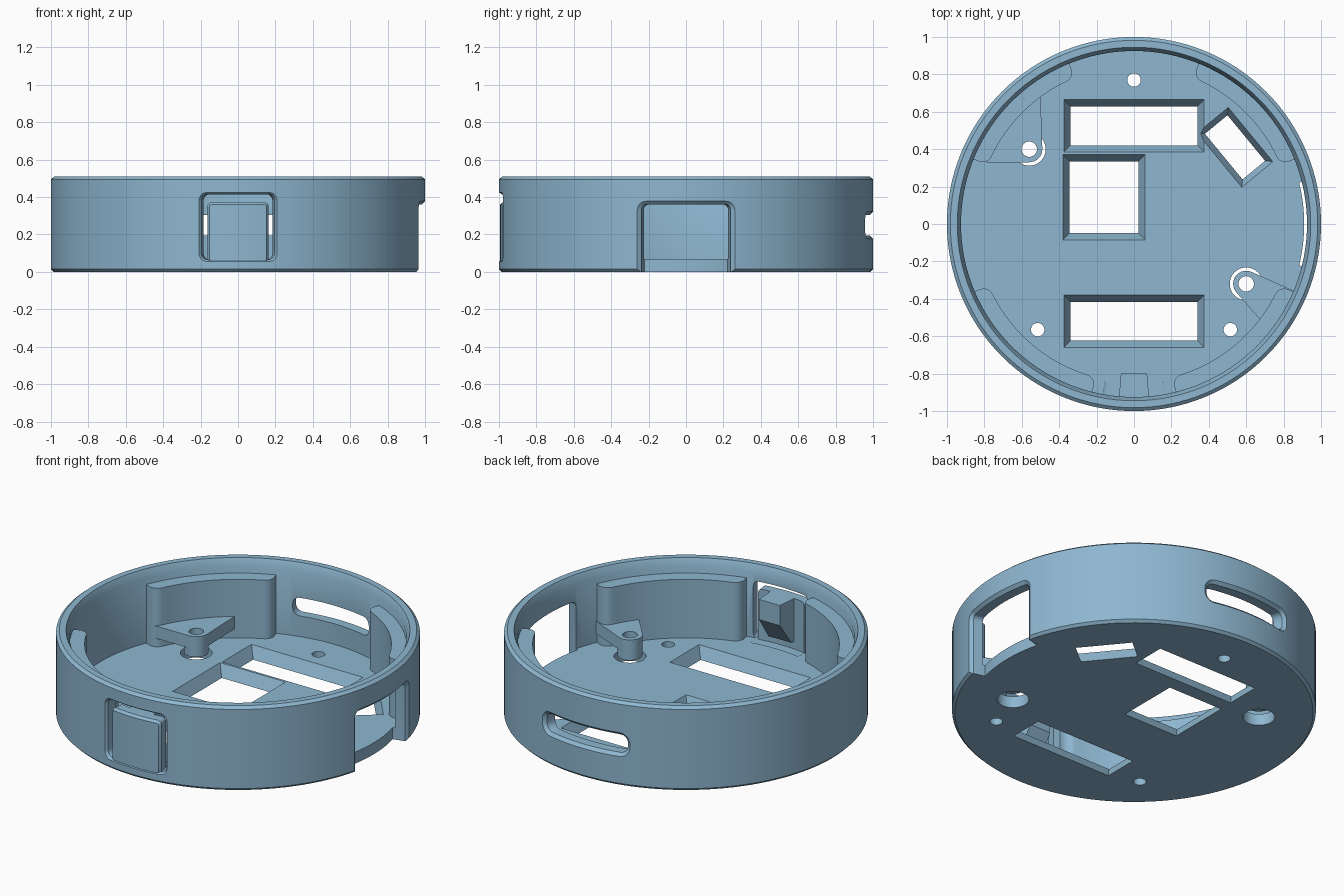
import bpy, bmesh, math
from mathutils import Matrix
from mathutils.geometry import convex_hull_2d

if "Cube" in bpy.data.objects:
    bpy.data.objects.remove(bpy.data.objects["Cube"])

FLOOR = 0.07
blue = bpy.data.materials.new("soft blue")
blue.diffuse_color = (0.27, 0.47, 0.63, 1)
blue.use_nodes = True
blue.node_tree.nodes["Principled BSDF"].inputs["Base Color"].default_value = blue.diffuse_color


def solid(name, rings, strip_caps=False):
    """Loft matching rings of points into a closed solid."""
    bm = bmesh.new()
    vs = [[bm.verts.new(p) for p in ring] for ring in rings]
    n = len(rings[0])
    for a, b in zip(vs, vs[1:]):
        for i in range(n):
            j = (i + 1) % n
            bm.faces.new((a[i], a[j], b[j], b[i]))
    for ring in (vs[0], vs[-1]):
        if strip_caps:  # curved caps made of column quads
            for i in range(n // 2 - 1):
                bm.faces.new((ring[i], ring[i + 1], ring[n - 2 - i], ring[n - 1 - i]))
        else:
            bm.faces.new(ring)
    bmesh.ops.recalc_face_normals(bm, faces=bm.faces)
    me = bpy.data.meshes.new(name)
    bm.to_mesh(me)
    bm.free()
    me.materials.append(blue)
    ob = bpy.data.objects.new(name, me)
    bpy.context.collection.objects.link(ob)
    return ob


def prism(name, poly, z0, z1):
    return solid(name, [[(x, y, z) for x, y in poly] for z in (z0, z1)])


def circle(cx, cy, r, n=32):
    return [(cx + r * math.cos(2 * math.pi * i / n), cy + r * math.sin(2 * math.pi * i / n))
            for i in range(n)]


def cylinder(name, c, r, z0, z1):
    return prism(name, circle(*c, r), z0, z1)


def cut(ob, cutter, keep=False):
    m = ob.modifiers.new("cut", 'BOOLEAN')
    m.operation, m.solver, m.object = 'DIFFERENCE', 'EXACT', cutter
    bpy.context.view_layer.update()
    me = bpy.data.meshes.new_from_object(ob.evaluated_get(bpy.context.evaluated_depsgraph_get()))
    ob.modifiers.clear()
    ob.data = me
    if not keep:
        bpy.data.objects.remove(cutter)


def wall_block(name, angle, half, z0, z1, corner, levels):
    """Rounded rectangle wrapped round the wall; levels are (radius, outward offset)."""
    rings = []
    for r, e in levels:
        w, c = half + e, max(corner + e, 0.005)
        cols = [(-w + c - c * math.cos(t), c * (1 - math.sin(t)))
                for t in [math.pi / 2 * k / 6 for k in range(7)]]
        mid = [((-1 + 2 * k / 16) * (w - c), 0) for k in range(1, 16)]
        cols = cols + mid + [(-x, d) for x, d in reversed(cols)]
        pts = [(x, z1 + e - d) for x, d in cols] + [(x, z0 - e + d) for x, d in reversed(cols)]
        # keep the two side ends from collapsing
        rings.append([(r * math.cos(angle + x), r * math.sin(angle + x), z) for x, z in pts])
    return solid(name, rings, True)


# Round shell: wall and floor turned as one profile
profile = [(0, 0), (0.985, 0), (1, 0.015), (1, 0.495), (0.982, 0.51), (0.945, 0.51),
           (0.925, 0.465), (0.925, FLOOR), (0, FLOOR)]
bm = bmesh.new()
pv = [bm.verts.new((r, 0, z)) for r, z in profile]
pe = [bm.edges.new(p) for p in zip(pv, pv[1:])]
bmesh.ops.spin(bm, geom=pv + pe, cent=(0, 0, 0), axis=(0, 0, 1),
               angle=2 * math.pi, steps=128, use_duplicate=False)
bmesh.ops.remove_doubles(bm, verts=bm.verts, dist=1e-4)
bmesh.ops.recalc_face_normals(bm, faces=bm.faces)
mesh = bpy.data.meshes.new("round_shell")
bm.to_mesh(mesh)
bm.free()
mesh.materials.append(blue)
shell = bpy.data.objects.new("round_shell", mesh)
bpy.context.collection.objects.link(shell)


# Floor windows with tapered sides
def window(cx, cy, hx, hy, turn=0, taper=0.036):
    rot = Matrix.Rotation(math.radians(turn), 2)
    rings = []
    for z, t in ((-0.05, taper), (0, taper), (FLOOR + 0.001, 0), (0.2, 0)):
        ring = []
        for sx, sy in ((-1, -1), (1, -1), (1, 1), (-1, 1)):
            x, y = sx * (hx - t), sy * (hy - t)
            c, s = math.cos(math.radians(turn)), math.sin(math.radians(turn))
            ring.append((cx + c * x - s * y, cy + s * x + c * y, z))
        rings.append(ring)
    cut(shell, solid("window_cutter", rings))


window(0, 0.525, 0.375, 0.14)
window(0, -0.52, 0.375, 0.14)
window(-0.16, 0.143, 0.22, 0.228)
window(0.54, 0.41, 0.188, 0.108, -50.5, 0.03)

# Small screw holes and clearance holes under the posts
posts = [((-0.56, 0.40), [(-0.5, 0.69), (-0.79, 0.33), (-0.68, 0.6)]),
         ((0.60, -0.32), [(0.86, -0.36), (0.69, -0.53), (0.80, -0.47)])]
holes = [(0, 0.77, 0.036), (-0.515, -0.565, 0.036), (0.515, -0.565, 0.036)]
holes += [(*c, 0.088) for c, _ in posts]
for x, y, r in holes:
    cut(shell, cylinder("hole_cutter", (x, y), r, -0.1, 0.12))

# Wall openings: back slot, right doorway, front clip gap
flare = [(0.982, 0), (1.002, 0.02), (1.08, 0.02)]
cut(shell, wall_block("slot_cutter", math.pi / 2, 0.28, 0.195, 0.305, 0.045, [(0.86, 0)] + flare))
cut(shell, wall_block("door_cutter", 0, 0.246, -0.15, 0.36, 0.03, [(0.91, 0)] + flare))
gap = [(0.86, 0), (0.985, 0), (1.002, 0.012), (1.08, 0.012)]
cut(shell, wall_block("clip_cutter", -math.pi / 2, 0.2, 0.065, 0.415, 0.035, gap))

# Front spring clip and its inner catch
parts = [shell]
parts.append(wall_block("spring_clip", -math.pi / 2, 0.168, 0.045, 0.372, 0.025,
                        [(0.925, 0), (0.98, 0), (0.994, -0.013)]))
side = [(-0.95, 0.372), (-0.80, 0.372), (-0.80, 0.25), (-0.90, 0.11), (-0.95, 0.11)]
parts.append(solid("clip_catch", [[(s * (0.07 + 0.08 * (-0.8 - y)), y, z) for y, z in side]
                                  for s in (-1, 1)]))

# Four tall support ledges along the wall, with rounded ends
for label, a0, a1 in (("back_right", 22, 68), ("back_left", 112, 158),
                      ("front_left", 203, 256), ("front_right", 284, 337)):
    a0, a1, f, r = math.radians(a0), math.radians(a1), 0.05, 0.843
    end = [(f * (1 - math.cos(t)) / r, r + f * (1 - math.sin(t)))
           for t in [math.pi / 2 * k / 6 for k in range(7)]]
    n = 20
    inner = [(a0 + d, q) for d, q in end]
    inner += [(a0 + f / r + (a1 - a0 - 2 * f / r) * k / n, r) for k in range(1, n)]
    inner += [(a1 - d, q) for d, q in reversed(end)]
    outer = [(a1 + (a0 - a1) * k / n, 0.955) for k in range(n + 1)]
    poly = [(q * math.cos(a), q * math.sin(a)) for a, q in inner + outer]
    parts.append(prism(label + "_ledge", poly, 0.05, 0.425))

# Screw posts hanging from triangular arms
for label, (c, tips) in zip(("left", "right"), posts):
    pts = circle(*c, 0.07) + tips
    arm = prism(label + "_post_arm", [pts[i] for i in convex_hull_2d(pts)], 0.125, 0.2)
    boss = cylinder(label + "_post", c, 0.068, 0.075, 0.16)
    drill = cylinder("drill", c, 0.041, 0, 0.3)
    cut(arm, drill, keep=True)
    cut(boss, drill)
    parts += [arm, boss]

# Smooth curved walls while keeping edges sharp
for ob in parts:
    bpy.ops.object.select_all(action='DESELECT')
    ob.select_set(True)
    bpy.context.view_layer.objects.active = ob
    bpy.ops.object.shade_smooth_by_angle(angle=math.radians(25))
